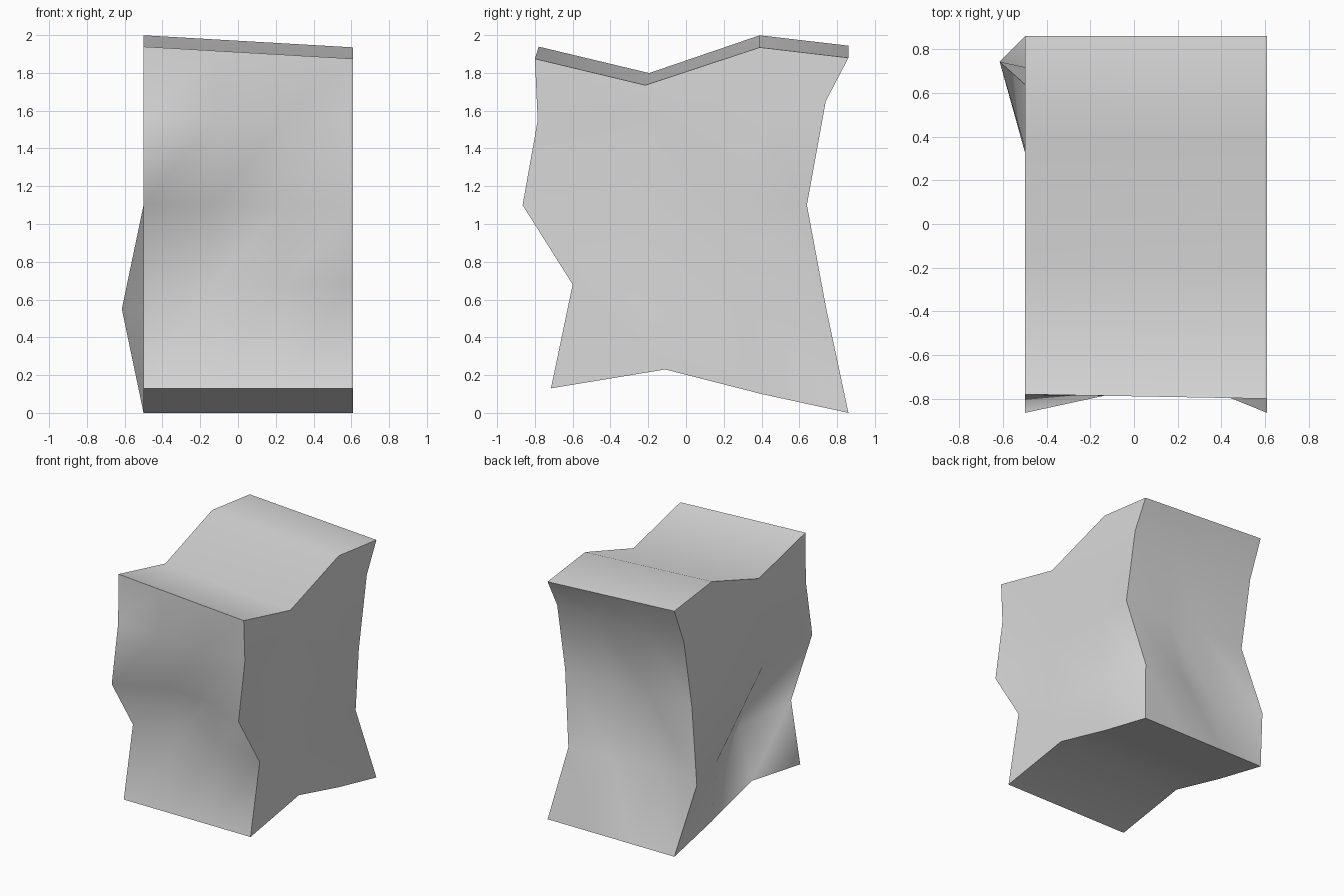
import bpy
import bmesh
from mathutils import Vector

cube = bpy.data.objects.get("Cube")
if cube:
    bpy.data.objects.remove(cube, do_unlink=True)

# Side profile as columns from front to back, each (y, z) from bottom to top
COLUMNS = [
    [(-.715, .13), (-.6, .68), (-.865, 1.1), (-.785, 1.55), (-.8, 1.875)],
    [(-.11, .23), (-.24, .55), (-.25, 1.09), (-.22, 1.6), (-.215, 1.735)],
    [(.4, .1), (.33, .55), (.35, 1.1), (.38, 1.65), (.39, 1.935)],
    [(.86, 0), (.743, .55), (.64, 1.1), (.74, 1.65), (.86, 1.88)],
]
SIZE = (3, 3, 4)

# Chipped and pushed points: (column across, column deep, row) -> offset
DENTS = {
    (0, 1, 1): (.21, 0, 0),
    (3, 1, 2): (-.04, 0, 0),
    (1, 0, 2): (0, .18, 0),
    (2, 0, 2): (0, .15, 0),
    (0, 3, 1): (-.115, 0, 0),
    (1, 3, 1): (-.1, -.1, 0),
    (2, 3, 1): (-.1, 0, 0),
    (3, 3, 1): (-.1, 0, 0),
}


def point(i, j, k):
    y, z = COLUMNS[j][k]
    if k == SIZE[2]:
        across = 1 - i / SIZE[0]
        z += .064 * across              # top tilts sideways
        if j < 2:
            y += .02 * across           # front of the top is slightly skewed
    return Vector((-.5 + .37 * i, y, z)) + Vector(DENTS.get((i, j, k), (0, 0, 0)))


bm = bmesh.new()
verts = {}
side_of = {}


def vert(key):
    if key not in verts:
        verts[key] = bm.verts.new(point(*key))
    return verts[key]


def add_side(axis, level):
    """Triangulated grid over one of the six sides of the block."""
    u, v = [a for a in range(3) if a != axis]

    def corner(p, q):
        key = [0, 0, 0]
        key[axis], key[u], key[v] = level, p, q
        return vert(tuple(key))

    for p in range(SIZE[u]):
        for q in range(SIZE[v]):
            a, b = corner(p, q), corner(p + 1, q)
            c, d = corner(p + 1, q + 1), corner(p, q + 1)
            # Front and back split along the other diagonal
            tris = ((a, b, c), (a, c, d)) if axis == 1 else ((a, b, d), (b, c, d))
            for tri in tris:
                face = bm.faces.new(tri)
                face.smooth = True
                side_of[face] = (axis, level)


for axis in range(3):
    for level in (0, SIZE[axis]):
        add_side(axis, level)

# Hard edges only where two sides meet
bmesh.ops.recalc_face_normals(bm, faces=bm.faces[:])
for edge in bm.edges:
    edge.smooth = len({side_of[f] for f in edge.link_faces}) == 1

mesh = bpy.data.meshes.new("rock_block")
bm.to_mesh(mesh)
bm.free()
rock = bpy.data.objects.new("rock_block", mesh)
bpy.context.collection.objects.link(rock)

# Plain stone colour
stone = bpy.data.materials.new("light_grey_stone")
stone.use_nodes = True
colour = (.7, .7, .7, 1)
stone.diffuse_color = colour
stone.node_tree.nodes["Principled BSDF"].inputs["Base Color"].default_value = colour
mesh.materials.append(stone)
